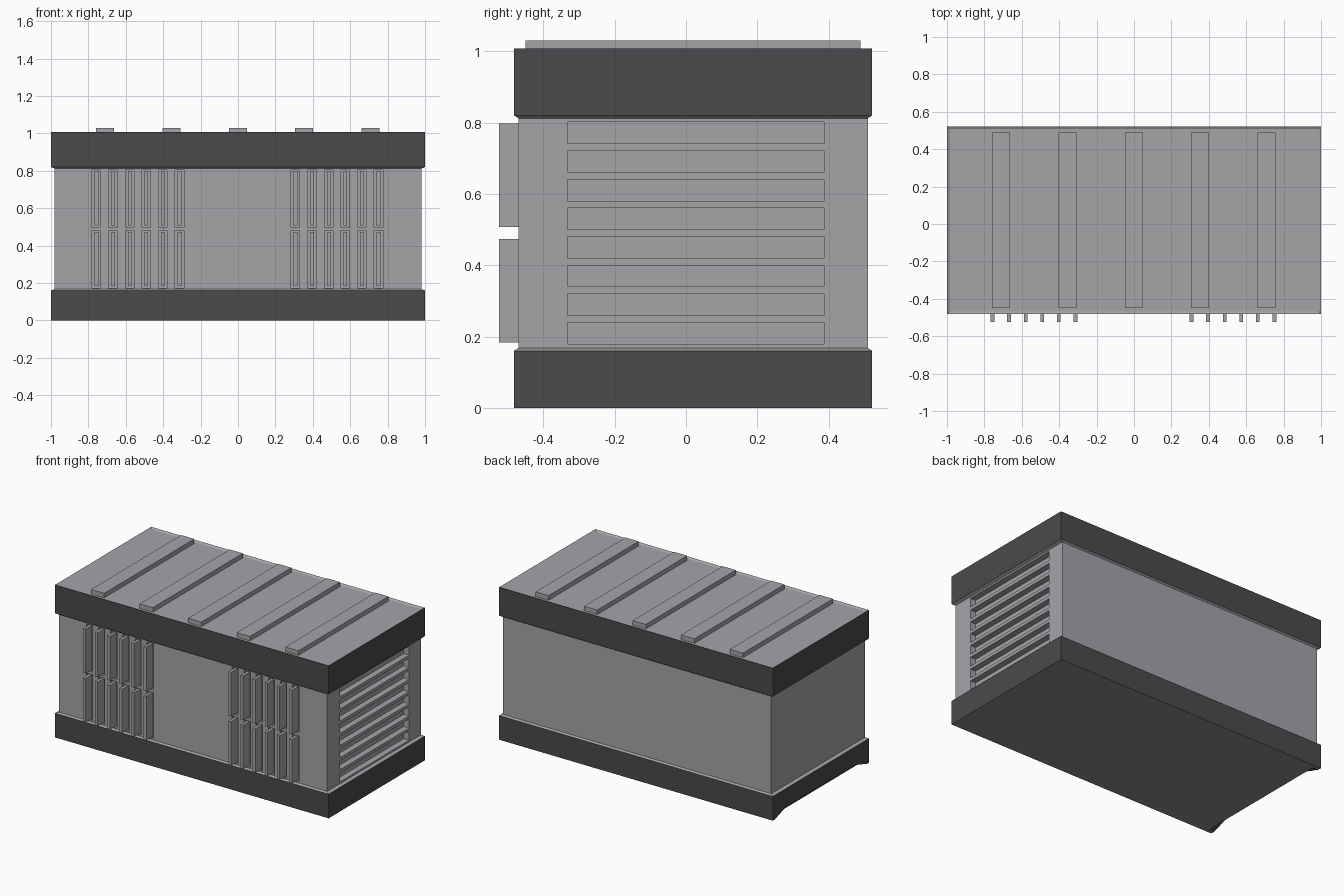
import bpy, bmesh

if "Cube" in bpy.data.objects:
    bpy.data.objects.remove(bpy.data.objects["Cube"])

CY = 0.02  # casing centre in y (front fins stick out past it)


def material(name, rgb):
    m = bpy.data.materials.new(name)
    m.diffuse_color = (*rgb, 1)
    m.use_nodes = True
    m.node_tree.nodes["Principled BSDF"].inputs["Base Color"].default_value = m.diffuse_color
    return m


LIGHT = material("light_grey", (0.385, 0.37, 0.395))
DARK = material("dark_grey", (0.069, 0.067, 0.075))
MID = material("mid_grey", (0.26, 0.257, 0.26))


def finish(bm, name, mats):
    bmesh.ops.recalc_face_normals(bm, faces=bm.faces)
    me = bpy.data.meshes.new(name)
    bm.to_mesh(me)
    bm.free()
    for m in mats:
        me.materials.append(m)
    ob = bpy.data.objects.new(name, me)
    bpy.context.collection.objects.link(ob)
    return ob


def loft(name, rings, mats, band_mats=None, top_mat=0, bottom_mat=0):
    """Stack of rectangles (half x, half y, z), closed at both ends."""
    bm = bmesh.new()
    loops = [[bm.verts.new((sx * hx, CY + sy * hy, z))
              for sx, sy in ((-1, -1), (1, -1), (1, 1), (-1, 1))]
             for hx, hy, z in rings]
    bm.faces.new(loops[0]).material_index = bottom_mat
    bm.faces.new(loops[-1]).material_index = top_mat
    for i, (a, b) in enumerate(zip(loops, loops[1:])):
        for k in range(4):
            n = (k + 1) % 4
            f = bm.faces.new((a[k], a[n], b[n], b[k]))
            f.material_index = band_mats[i] if band_mats else 0
    return finish(bm, name, mats)


def boxes(name, extents, mats):
    """One object from boxes given as (x0, x1, y0, y1, z0, z1)."""
    bm = bmesh.new()
    for x0, x1, y0, y1, z0, z1 in extents:
        for v in bmesh.ops.create_cube(bm, size=1)["verts"]:
            v.co = (x1 if v.co.x > 0 else x0,
                    y1 if v.co.y > 0 else y0,
                    z1 if v.co.z > 0 else z0)
    return finish(bm, name, mats)


def cut(ob, cutter):
    cutter.hide_render = True
    mod = ob.modifiers.new("cut", "BOOLEAN")
    mod.operation = "DIFFERENCE"
    mod.solver = "EXACT"
    mod.object = cutter
    bpy.context.view_layer.objects.active = ob
    bpy.ops.object.modifier_apply(modifier=mod.name)
    bpy.data.objects.remove(cutter)


# Dark base band, mid grey underside, shallow tapered notch under the left end
base = loft("base_band", [(1, 0.502, 0), (1, 0.502, 0.16)], [DARK, MID],
            bottom_mat=1)
notch = boxes("notch_cutter",
              [(-1.1, -0.96, CY - 0.36, CY + 0.36, -0.04, 0.04)], [])
for v in notch.data.vertices:
    if v.co.z < 0:
        v.co.y = CY + (0.6 if v.co.y > CY else -0.6)
cut(base, notch)

# Light body, flared slightly where it meets the bands
body = loft("body", [(1, 0.502, 0.16), (0.98, 0.49, 0.168),
                     (0.98, 0.49, 0.812), (1, 0.502, 0.82)], [LIGHT])

# Dark lid band with a light, slightly sunken top
loft("lid", [(1, 0.502, 0.82), (1, 0.502, 1.008), (0.985, 0.488, 1.0)],
     [DARK, LIGHT], band_mats=[0, 1], top_mat=1)

# Horizontal vent slots in the right end
slots = [(0.94, 1.1, -0.333, 0.387, 0.179 + i * 0.0803, 0.239 + i * 0.0803)
         for i in range(8)]

# Two groups of six upright fins in two rows, each standing in a narrow slot
fins = []
for start in (-0.757, 0.307):
    for i in range(6):
        x = start + i * 0.0888
        for z0, z1 in ((0.183, 0.473), (0.507, 0.798)):
            fins.append((x - 0.01, x + 0.01, -0.525, -0.44, z0, z1))
            slots.append((x - 0.023, x + 0.023, -0.6, -0.455,
                          z0 - 0.009, z1 + 0.007))
cut(body, boxes("slot_cutter", slots, []))
boxes("front_fins", fins, [LIGHT])

# Five ribs across the top
boxes("top_ribs", [(x - 0.048, x + 0.048, -0.45, 0.49, 0.99, 1.03)
                   for x in (-0.711, -0.356, -0.001, 0.354, 0.709)], [LIGHT])
